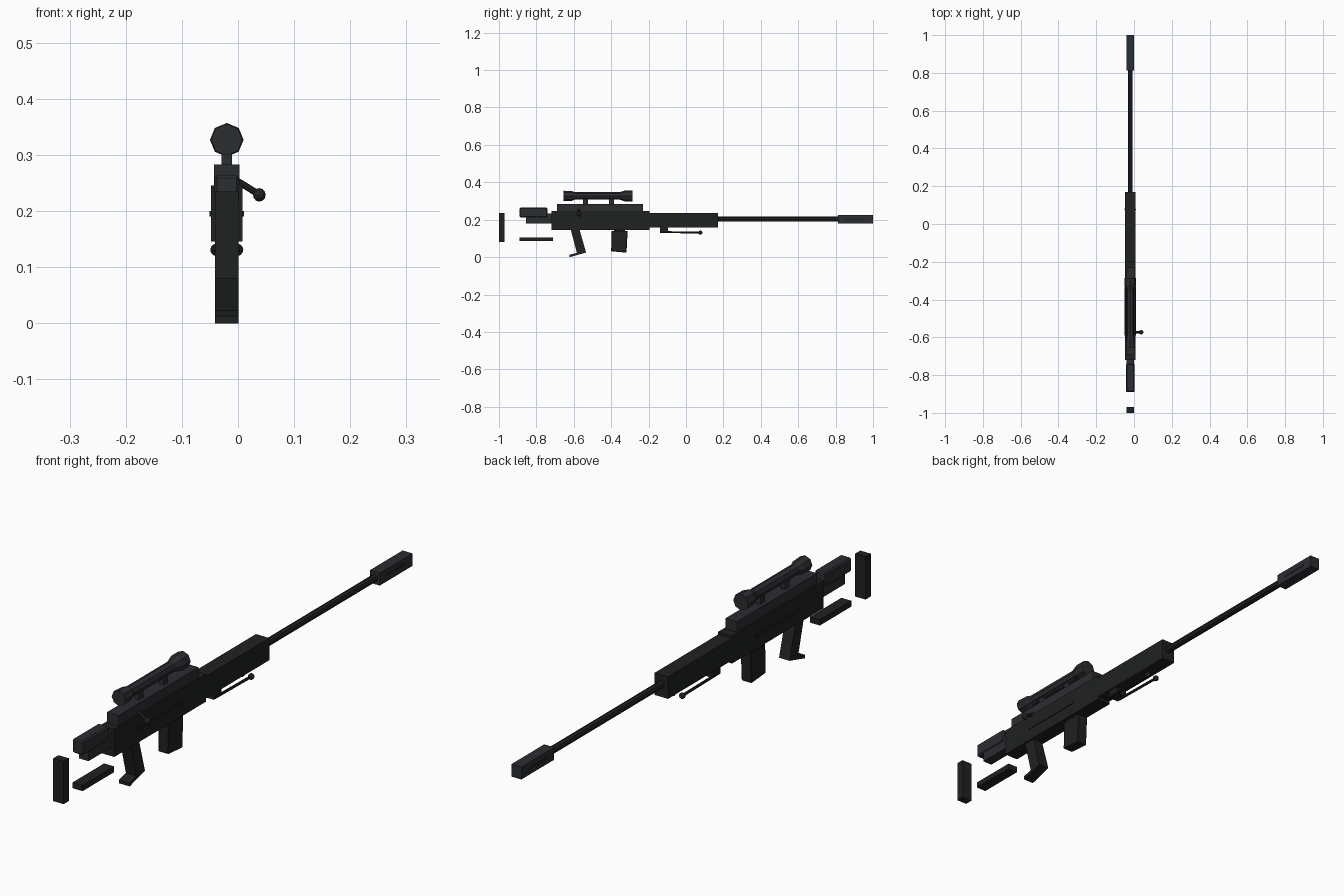
import bpy, bmesh, math
from mathutils import Vector

if "Cube" in bpy.data.objects:
    bpy.data.objects.remove(bpy.data.objects["Cube"])

CX = -0.02  # centre plane of the rifle


def material(name, rgb):
    m = bpy.data.materials.new(name)
    m.diffuse_color = (*rgb, 1)
    m.use_nodes = True
    m.node_tree.nodes["Principled BSDF"].inputs["Base Color"].default_value = m.diffuse_color
    return m


STEEL = material("dark_steel", (0.025, 0.026, 0.03))
BLACK = material("black_polymer", (0.014, 0.015, 0.015))


def finish(name, bm, mat):
    bmesh.ops.recalc_face_normals(bm, faces=bm.faces[:])
    me = bpy.data.meshes.new(name)
    bm.to_mesh(me)
    bm.free()
    me.materials.append(mat)
    ob = bpy.data.objects.new(name, me)
    bpy.context.collection.objects.link(ob)
    return ob


def slab(name, pts, half, mat=BLACK, cx=CX, bevel=0):
    """Extrude a side profile of (y, z) points across the width."""
    bm = bmesh.new()
    face = bm.faces.new([bm.verts.new((cx - half, y, z)) for y, z in pts])
    new = bmesh.ops.extrude_face_region(bm, geom=[face])["geom"]
    verts = [v for v in new if isinstance(v, bmesh.types.BMVert)]
    bmesh.ops.translate(bm, verts=verts, vec=(2 * half, 0, 0))
    ob = finish(name, bm, mat)
    if bevel:
        mod = ob.modifiers.new("edge", "BEVEL")
        mod.width, mod.segments = bevel, 1
    return ob


def box(name, y0, y1, z0, z1, half, mat=BLACK, cx=CX, bevel=0):
    return slab(name, [(y0, z0), (y1, z0), (y1, z1), (y0, z1)], half, mat, cx, bevel)


def lathe(name, rings, z, mat=STEEL, cx=CX, sides=8):
    """Rings of (y, radius) along the barrel direction."""
    bm = bmesh.new()
    loops = []
    for y, r in rings:
        loops.append([bm.verts.new((cx + r * math.sin(a), y, z + r * math.cos(a)))
                      for a in (2 * math.pi * i / sides for i in range(sides))])
    for a, b in zip(loops, loops[1:]):
        for i in range(sides):
            j = (i + 1) % sides
            bm.faces.new((a[i], a[j], b[j], b[i]))
    bm.faces.new(loops[0])
    bm.faces.new(loops[-1])
    return finish(name, bm, mat)


def ball(name, loc, r, mat=BLACK):
    bm = bmesh.new()
    bmesh.ops.create_uvsphere(bm, u_segments=10, v_segments=6, radius=r)
    bmesh.ops.translate(bm, verts=bm.verts[:], vec=loc)
    return finish(name, bm, mat)


def rod(name, a, b, r, mat=BLACK):
    a, b = Vector(a), Vector(b)
    bm = bmesh.new()
    bmesh.ops.create_cone(bm, cap_ends=True, segments=8, radius1=r, radius2=r,
                          depth=(b - a).length)
    rot = (b - a).to_track_quat('Z', 'Y').to_matrix()
    bmesh.ops.rotate(bm, verts=bm.verts[:], matrix=rot)
    bmesh.ops.translate(bm, verts=bm.verts[:], vec=(a + b) / 2)
    return finish(name, bm, mat)


# Floating stock pieces
box("butt_plate", -1.0, -0.97, 0.08, 0.235, 0.021)
box("stock_lower_bar", -0.89, -0.71, 0.085, 0.106, 0.02)
box("cheek_rest", -0.89, -0.74, 0.213, 0.264, 0.022, STEEL, bevel=0.005)
box("stock_tube", -0.855, -0.71, 0.18, 0.233, 0.019, STEEL)

# Receiver, rail and handguard
box("receiver", -0.72, -0.195, 0.146, 0.246, 0.028)
box("top_rail", -0.69, -0.23, 0.24, 0.283, 0.023, STEEL)
box("handguard", -0.2, 0.17, 0.157, 0.237, 0.027)

# Barrel and slotted muzzle brake
lathe("barrel", [(0.16, 0.013), (0.83, 0.013)], 0.203, BLACK)
box("muzzle_brake", 0.812, 1.0, 0.18, 0.225, 0.02, STEEL)

# Side ribs, muzzle slots and folded bipod on both sides
for tag, s in (("left", -1), ("right", 1)):
    box(f"receiver_rib_{tag}", -0.59, -0.33, 0.19, 0.2, 0.003, BLACK, CX + s * 0.028)
    box(f"muzzle_slot_{tag}", 0.85, 0.96, 0.198, 0.206, 0.001, BLACK, CX + s * 0.02)
    x = CX + s * 0.019
    rod(f"bipod_leg_{tag}", (x, -0.13, 0.134), (x, 0.075, 0.131), 0.005)
    ball(f"bipod_foot_{tag}", (x, 0.077, 0.131), 0.011)
box("bipod_mount", -0.14, -0.095, 0.13, 0.16, 0.021)

# Eight-sided scope on two mounts
lathe("scope", [(-0.655, 0.028), (-0.61, 0.026), (-0.595, 0.02), (-0.355, 0.02),
                (-0.325, 0.03), (-0.285, 0.03)], 0.327)
for tag, y in (("rear", -0.538), ("front", -0.398)):
    box(f"scope_mount_{tag}", y - 0.013, y + 0.013, 0.278, 0.318, 0.009, STEEL)

# Slanted pistol grip with a foot, and magazine
slab("pistol_grip", [(-0.617, 0.15), (-0.57, 0.15), (-0.535, 0.027), (-0.582, 0.017)], 0.021)
slab("grip_foot", [(-0.622, 0.0), (-0.535, 0.024), (-0.538, 0.034), (-0.622, 0.013)], 0.021)
slab("magazine", [(-0.398, 0.14), (-0.312, 0.14), (-0.318, 0.024), (-0.4, 0.031)], 0.021, bevel=0.003)
box("magazine_well", -0.385, -0.325, 0.135, 0.15, 0.017)

# Bolt handle on the right
rod("bolt_handle", (-0.005, -0.573, 0.256), (0.037, -0.573, 0.23), 0.006)
ball("bolt_knob", (0.038, -0.573, 0.229), 0.012)
